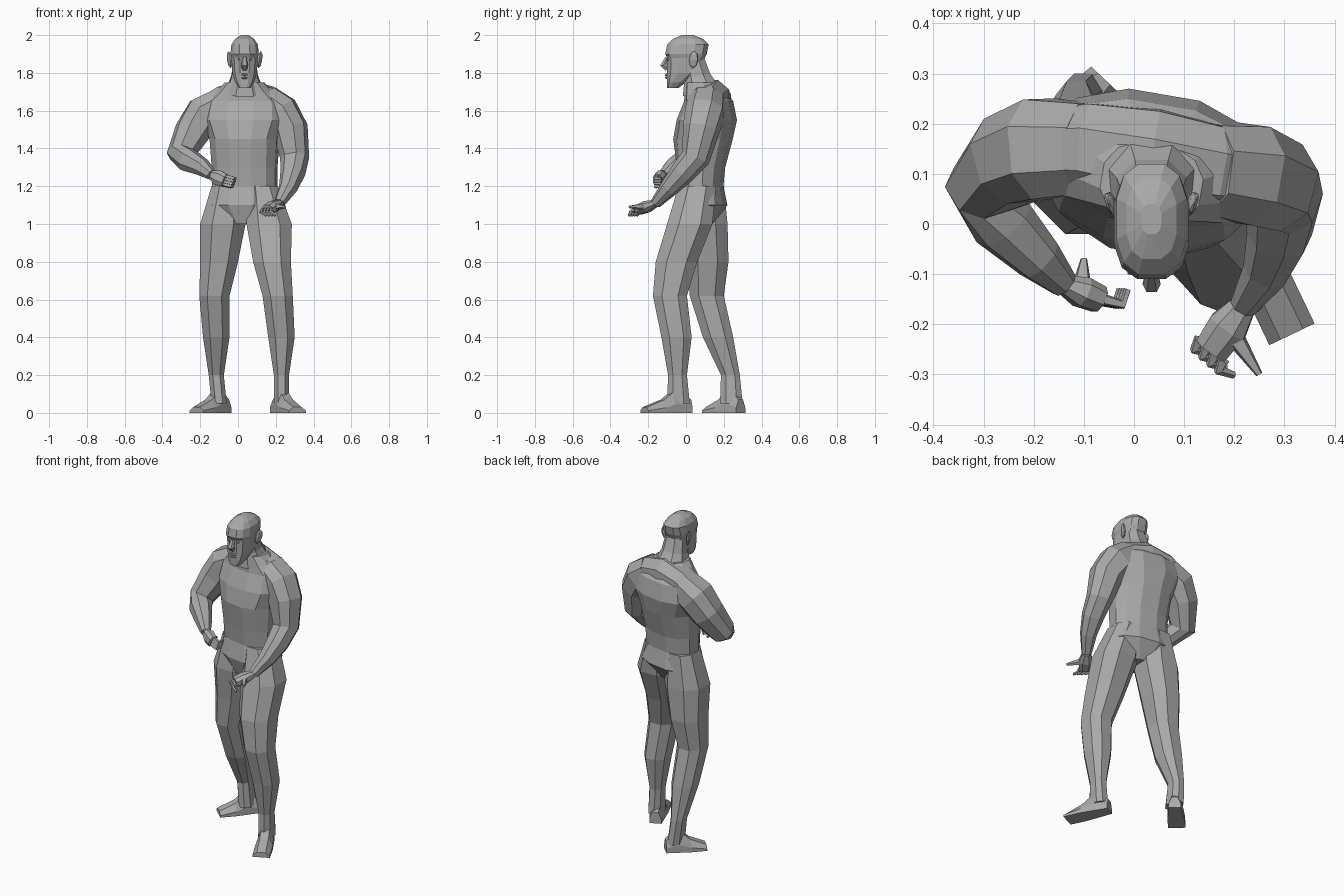
import bpy, bmesh, math
from mathutils import Vector

default_cube = bpy.data.objects.get("Cube")
if default_cube:
    bpy.data.objects.remove(default_cube)

RIGHT, BACK, UP = Vector((1, 0, 0)), Vector((0, 1, 0)), Vector((0, 0, 1))
grey_value = 0.4
grey = bpy.data.materials.new("matte_grey")
grey.use_nodes = True
grey.diffuse_color = (grey_value, grey_value, grey_value, 1)
shader = grey.node_tree.nodes["Principled BSDF"]
shader.inputs["Base Color"].default_value = grey.diffuse_color


def loft(name, loops):
    """Skin a list of equal-length point loops and cap both ends."""
    bm = bmesh.new()
    rows = [[bm.verts.new(point) for point in loop] for loop in loops]
    count = len(rows[0])
    for low, high in zip(rows, rows[1:]):
        for i in range(count):
            j = (i + 1) % count
            bm.faces.new((low[i], low[j], high[j], high[i]))
    bm.faces.new(rows[0])
    bm.faces.new(rows[-1])
    bmesh.ops.recalc_face_normals(bm, faces=bm.faces)
    mesh = bpy.data.meshes.new(name)
    bm.to_mesh(mesh)
    bm.free()
    mesh.materials.append(grey)
    obj = bpy.data.objects.new(name, mesh)
    bpy.context.collection.objects.link(obj)
    return obj


def ring(centre, half_u, half_v, sides, power=0.85):
    """Squared-off ellipse spanned by two half axes."""
    scale = math.cos(math.pi / sides) ** power
    points = []
    for i in range(sides):
        angle = (i + 0.5) * math.tau / sides
        cosine, sine = math.cos(angle), math.sin(angle)
        along_u = math.copysign(abs(cosine) ** power, cosine) / scale
        along_v = math.copysign(abs(sine) ** power, sine) / scale
        points.append(Vector(centre) + half_u * along_u + half_v * along_v)
    return points


def tube(name, path, radii, sides=8, flat=1, flat_axis=UP):
    """Limb along a path; flat thins it along the flat axis."""
    spots = [Vector(point) for point in path]
    last = len(spots) - 1
    axis = flat_axis
    loops = []
    for i, (spot, radius) in enumerate(zip(spots, radii)):
        tangent = (spots[min(i + 1, last)] - spots[max(i - 1, 0)]).normalized()
        axis = (axis - tangent * axis.dot(tangent)).normalized()
        side = tangent.cross(axis)
        loops.append(ring(spot, axis * radius * flat, side * radius, sides))
    return loft(name, loops)


def blob(name, centre, width, depth, height, sides=6):
    """Small faceted ellipsoid."""
    loops = []
    steps = 5
    for k in range(steps):
        angle = math.pi * ((k + 0.2) / (steps - 0.6) - 0.5)
        spot = Vector(centre) + UP * height * math.sin(angle)
        size = math.cos(angle)
        loops.append(ring(spot, RIGHT * width * size, BACK * depth * size, sides))
    return loft(name, loops)


# Torso, turned so the left side leads: height, depth centre, half width, half depth
middle = 0.035
turn = -0.17
chest_right = Vector((math.cos(turn), math.sin(turn), 0))
chest_back = UP.cross(chest_right)
torso = [(1, .06, .08, .08), (1.1, .08, .2, .13), (1.2, .08, .17, .11),
         (1.3, .08, .17, .12), (1.45, .09, .18, .15), (1.55, .11, .22, .15),
         (1.65, .12, .21, .12), (1.7, .1, .15, .1), (1.75, .08, .1, .08)]
loft("torso", [ring((middle, y, z), chest_right * width, chest_back * depth, 12)
               for z, y, width, depth in torso])
tube("neck", [(middle, .08, 1.7), (middle, .06, 1.78), (middle, .04, 1.86)],
     (.1, .07, .06), flat_axis=BACK)

# Sloping muscle running across the back of the shoulders
tube("shoulder_yoke", [(-.19, .15, 1.58), (-.08, .15, 1.64), (middle, .13, 1.66),
                       (.15, .11, 1.64), (.23, .1, 1.59)], (.08, .09, .1, .09, .08))

# Head: height, depth centre, half depth, half width
head = [(1.72, -.07, .03, .03), (1.75, -.05, .05, .05), (1.8, -.01, .09, .065),
        (1.88, 0, .1, .07), (1.9, 0, .11, .075), (1.95, .01, .11, .07),
        (1.98, .01, .08, .05), (2, .01, .03, .02)]
loft("head", [ring((middle, y, z), RIGHT * width, BACK * depth, 12, .75)
              for z, y, depth, width in head])

# Face details, placed from the bridge of the nose
bridge = Vector((middle, -.1, 1.88))
tube("nose", [bridge, bridge - BACK * .02 - UP * .04, bridge - UP * .06],
     (.01, .016, .012), sides=6, flat_axis=BACK)
for i, lip in enumerate(("upper_lip", "lower_lip")):
    blob(lip, bridge - UP * (.09 + i * .015), .022, .01, .008)
for side, sign in (("left", 1), ("right", -1)):
    eye_spot = bridge + RIGHT * sign * .028 + BACK * .008
    blob(side + "_eye", eye_spot - UP * .01, .012, .01, .007)
    blob(side + "_brow", eye_spot + UP * .015, .02, .012, .008)
    ear = blob(side + "_ear", (0, 0, 0), .01, .024, .045, 8)
    ear.location = (middle + sign * .08, .04, 1.87)
    ear.rotation_euler = (-.15, sign * .1, sign * -.35)

# Legs share one girth profile (height, half width, half depth); the centres differ
girth = [(1.2, .08, .1), (1, .12, .12), (.8, .1, .11), (.62, .08, .09),
         (.4, .07, .08), (.2, .04, .05), (.05, .04, .06)]
leg_centres = {
    "left": [(.13, .06), (.165, .02), (.18, -.05), (.21, -.085),
             (.23, -.05), (.23, -.045), (.23, -.04)],
    "right": [(-.06, .1), (-.08, .1), (-.1, .115), (-.125, .11),
              (-.115, .17), (-.115, .235), (-.1, .24)]}
for side, centres in leg_centres.items():
    loft(side + "_leg", [ring((x, y, z), RIGHT * width, BACK * depth, 8)
                         for (x, y), (z, width, depth) in zip(centres, girth)])

# Feet: share of length, half width, height
foot = [(0, .035, .07), (.2, .04, .11), (.4, .045, .11), (.6, .05, .07), (1, .05, .03)]
foot_ends = {"left": ((.2, .02, 0), (.315, -.22, 0)),
             "right": ((-.06, .29, 0), (-.22, .12, 0))}
for side, ends in foot_ends.items():
    heel, toe = map(Vector, ends)
    across = (toe - heel).cross(UP).normalized()
    outline = [(-1, 0), (-1, .4), (-.5, 1), (.5, 1), (1, .4), (1, 0)]
    loft(side + "_foot", [
        [heel.lerp(toe, share) + across * width * u + UP * height * v for u, v in outline]
        for share, width, height in foot])

# Arms from shoulder to wrist
arm_radii = (.09, .1, .09, .07, .06, .045, .027)
right_arm = [(-.09, .15, 1.63), (-.18, .15, 1.58), (-.24, .13, 1.49), (-.3, .07, 1.37),
             (-.26, 0, 1.335), (-.19, -.07, 1.3), (-.14, -.12, 1.26)]
left_arm = [(.14, .11, 1.65), (.22, .1, 1.59), (.275, .08, 1.5), (.3, .05, 1.35),
            (.29, -.02, 1.27), (.265, -.09, 1.19), (.22, -.16, 1.11)]
tube("right_arm", right_arm, arm_radii)
tube("left_arm", left_arm, arm_radii)


def hand(side, wrist, knuckles, spread, reach, curl, thumb_tip, flat_axis):
    """Flattened palm, four curled fingers and a thumb."""
    wrist, knuckles, spread, reach, curl = map(Vector, (wrist, knuckles, spread, reach, curl))
    palm = wrist.lerp(knuckles, .5)
    tube(side + "_palm", [wrist, palm, knuckles], (.025, .04, .035),
         flat=.75, flat_axis=flat_axis)
    for i, finger in enumerate(("index", "middle", "ring", "little")):
        base = knuckles + spread * (i - 1.5)
        tip = base + reach
        tube(side + "_" + finger + "_finger", [base, tip, tip + curl], (.01, .009, .006), sides=5)
    thumb_tip = Vector(thumb_tip)
    tube(side + "_thumb", [palm, palm.lerp(thumb_tip, .5), thumb_tip],
         (.02, .013, .006), sides=5)


hand("right", right_arm[-1], (-.07, -.15, 1.23), (-.005, 0, -.014),
     (.04, -.01, -.01), (.01, .03, 0), (-.1, -.07, 1.22), BACK)
hand("left", left_arm[-1], (.155, -.25, 1.075), (.016, -.014, 0),
     (-.01, -.02, -.01), (.03, -.01, -.02), (.25, -.3, 1.09), UP)
